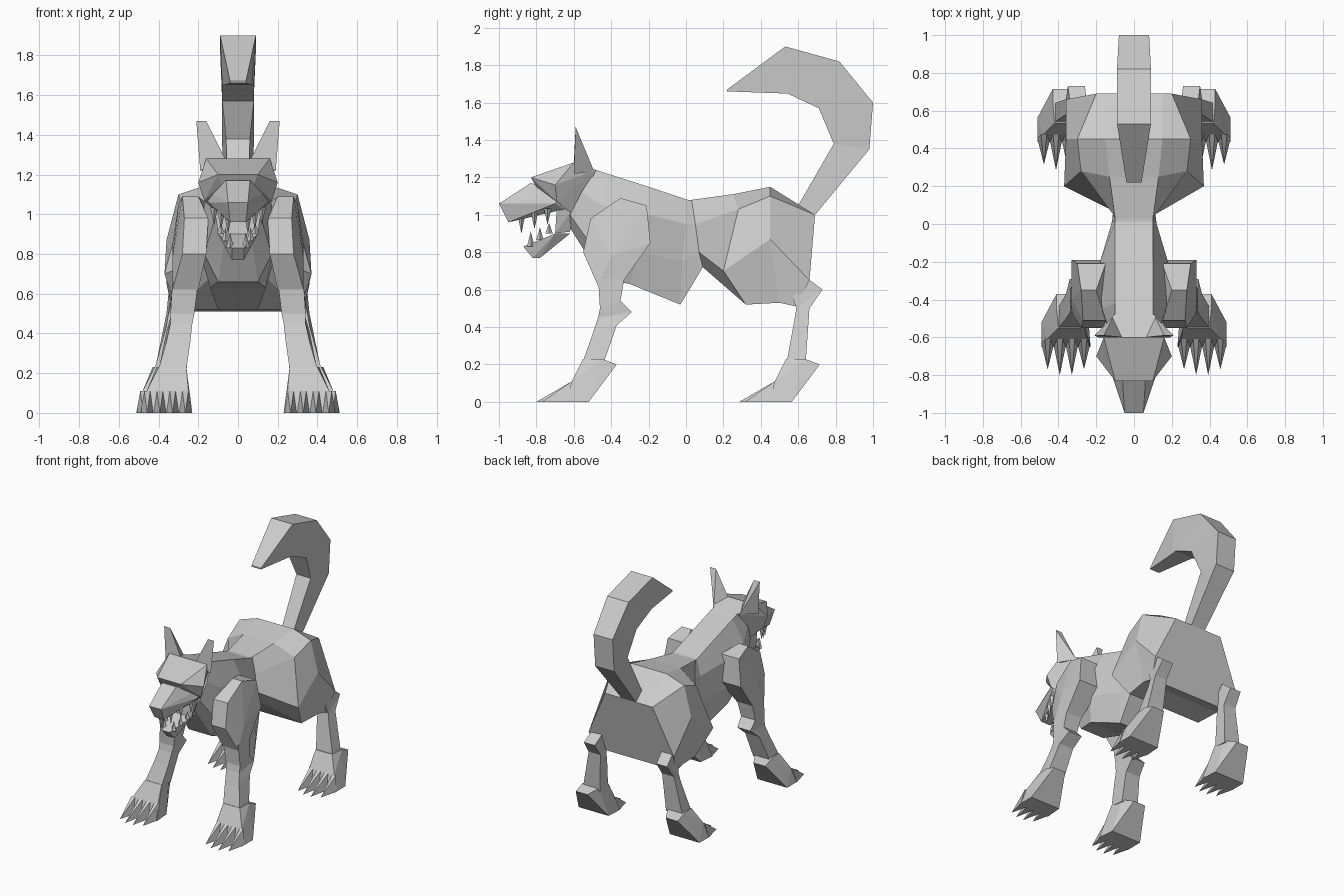
import bpy
import bmesh

default_cube = bpy.data.objects.get("Cube")
if default_cube:
    bpy.data.objects.remove(default_cube, do_unlink=True)

fur = bpy.data.materials.new("plain_grey")
fur.use_nodes = True
fur.diffuse_color = (.6, .6, .6, 1)
fur.node_tree.nodes["Principled BSDF"].inputs["Base Color"].default_value = fur.diffuse_color[:]


def finish(name, bm):
    """Turn a bmesh into a flat shaded grey object."""
    bmesh.ops.recalc_face_normals(bm, faces=bm.faces)
    mesh = bpy.data.meshes.new(name)
    bm.to_mesh(mesh)
    bm.free()
    mesh.materials.append(fur)
    part = bpy.data.objects.new(name, mesh)
    bpy.context.collection.objects.link(part)
    return part


def flip(points):
    """Mirror points across the middle of the body."""
    return [(-x, y, z) for x, y, z in points]


def hull(name, points):
    """Build a faceted convex solid around a few corner points."""
    bm = bmesh.new()
    for point in points:
        bm.verts.new(point)
    result = bmesh.ops.convex_hull(bm, input=bm.verts[:])
    unused = [v for v in result["geom_interior"] if isinstance(v, bmesh.types.BMVert)]
    bmesh.ops.delete(bm, geom=unused, context="VERTS")
    return finish(name, bm)


def loft(name, rings):
    """Bridge a row of closed cross-sections and cap both ends."""
    bm = bmesh.new()
    loops = [[bm.verts.new(point) for point in ring] for ring in rings]
    for first, second in zip(loops, loops[1:]):
        count = len(first)
        for i in range(count):
            j = (i + 1) % count
            bm.faces.new((first[i], first[j], second[j], second[i]))
    bm.faces.new(loops[0][::-1])
    bm.faces.new(loops[-1])
    return finish(name, bm)


def symmetric_hull(name, half):
    return hull(name, half + flip(half))


def symmetric_loft(name, halves):
    return loft(name, [half + flip(half)[::-1] for half in halves])


def pair(builder, name, shape):
    """Build a part on the left (+x) and its mirrored twin on the right."""
    builder("left_" + name, shape)
    if builder is loft:
        builder("right_" + name, [flip(ring) for ring in shape])
    else:
        builder("right_" + name, flip(shape))


# Torso: neck, chest, narrow waist, hips and rump, from spine down to belly
symmetric_loft("torso", [
    [(.1, -.48, 1.24), (.13, -.56, 1.12), (.11, -.62, 1), (.06, -.62, .93)],
    [(.1, -.42, 1.22), (.17, -.45, 1.05), (.17, -.48, .8), (.1, -.45, .66)],
    [(.1, -.2, 1.15), (.18, -.2, 1), (.19, -.25, .8), (.14, -.3, .63)],
    [(.1, .01, 1.08), (.12, 0, .95), (.12, -.02, .75), (.1, -.03, .52)],
    [(.1, .03, 1.08), (.11, .05, .95), (.11, .07, .8), (.1, .09, .72)],
    [(.13, .25, 1.11), (.28, .28, 1.03), (.37, .2, .7), (.31, .32, .52)],
    [(.15, .45, 1.15), (.3, .45, 1.1), (.36, .45, .87), (.33, .5, .53)],
    [(.15, .69, 1), (.2, .69, 1), (.36, .66, .65), (.33, .59, .51)],
])

# Tail: outer edge and inner edge of each section, curling forward
tail_sections = [
    ((.06, .69, 1), (.05, .6, 1.05)),
    ((.08, .98, 1.35), (.06, .79, 1.38)),
    ((.08, 1, 1.6), (.08, .71, 1.57)),
    ((.09, .82, 1.82), (.08, .54, 1.65)),
    ((.09, .53, 1.9), (.07, .5, 1.65)),
    ((.04, .22, 1.67), (.04, .22, 1.66)),
]
symmetric_loft("tail", [list(section) for section in tail_sections])

# Head: skull with overhanging brow, muzzle and open lower jaw
symmetric_hull("skull", [
    (.16, -.6, 1.28), (.1, -.83, 1.2), (.2, -.7, 1.16), (.11, -.48, 1.24),
    (.17, -.69, 1.07), (.08, -.8, 1.15), (.1, -.6, 1),
])
symmetric_hull("muzzle", [
    (.06, -.83, 1.17), (.05, -1, 1.06), (.04, -.95, .96),
    (.15, -.7, 1.06), (.12, -.65, 1.03), (.15, -.65, 1.12),
])
symmetric_hull("lower_jaw", [
    (.03, -.87, .83), (.03, -.82, .77), (.03, -.78, .77),
    (.1, -.7, .9), (.08, -.62, .9),
])
symmetric_hull("jaw_hinge", [
    (.1, -.7, .9), (.12, -.69, 1.05), (.1, -.6, 1.04), (.07, -.62, .91),
])

# Ears
pair(hull, "ear", [
    (.06, -.6, 1.27), (.19, -.6, 1.22), (.16, -.59, 1.47), (.21, -.59, 1.47),
    (.11, -.49, 1.23),
])


def tooth(name, x, y, root, tip):
    r = .02
    corners = [(x - r, y, root), (x + r, y, root), (x, y - r, root), (x, y + r, root)]
    pair(hull, name, corners + [(x, y, tip)])


# Teeth along both jaws
for i in range(3):
    back = i * .07
    tooth("upper_tooth", .05 + back / 2, -.88 + back, 1 + back / 4, .9 + back / 3)
    tooth("lower_tooth", .04 + back / 3, -.83 + back * .7, .83 + back / 2, .91 + back / 3)

# Shoulders
shoulder_corners = [
    (.15, .27, -.51, .98), (.2, .28, -.35, 1.09), (.15, .3, -.21, 1.05),
    (.15, .33, -.19, .85), (.16, .28, -.55, .8), (.2, .33, -.4, .78),
    (.2, .33, -.47, .62), (.2, .33, -.34, .64),
]
pair(hull, "shoulder", [(x, y, z) for inner, outer, y, z in shoulder_corners
                        for x in (inner, outer)])


def leg(name, sections):
    """Each section: inner and outer x, then front and back points (y, z)."""
    pair(loft, name, [
        [(inner, *front), (outer, *front), (outer, *back), (inner, *back)]
        for inner, outer, front, back in sections])


# Legs with the elbow or hock spur behind
leg("front_leg", [
    (.2, .33, (-.47, .66), (-.33, .66)),
    (.22, .34, (-.46, .5), (-.35, .54)),
    (.23, .34, (-.47, .45), (-.29, .48)),
    (.24, .36, (-.5, .36), (-.37, .41)),
    (.26, .4, (-.55, .22), (-.44, .21)),
])
leg("hind_leg", [
    (.25, .34, (.57, .56), (.65, .66)),
    (.26, .35, (.59, .5), (.73, .6)),
    (.26, .36, (.58, .44), (.66, .5)),
    (.28, .42, (.54, .22), (.64, .21)),
])


def paw(name, dx, dy):
    """Wedge foot with four pointed toes."""
    corners = [
        (.26, .4, -.55, .23), (.27, .41, -.45, .23), (.31, .41, -.37, .2),
        (.24, .49, -.52, 0), (.25, .46, -.61, .11), (.23, .49, -.65, 0),
    ]
    pair(hull, name, [(x + dx, y + dy, z) for inner, outer, y, z in corners
                      for x in (inner, outer)])
    for i in range(4):
        x = .265 + i * .064 + dx
        reach = -.8 if i in (1, 2) else -.77
        pair(hull, name + "_toe", [
            (x - .035, dy - .63, 0), (x + .035, dy - .63, 0),
            (x - .015, dy - .61, .11), (x + .015, dy - .61, .11),
            (x, dy + reach, 0),
        ])


paw("front_paw", 0, 0)
paw("hind_paw", .02, 1.085)
